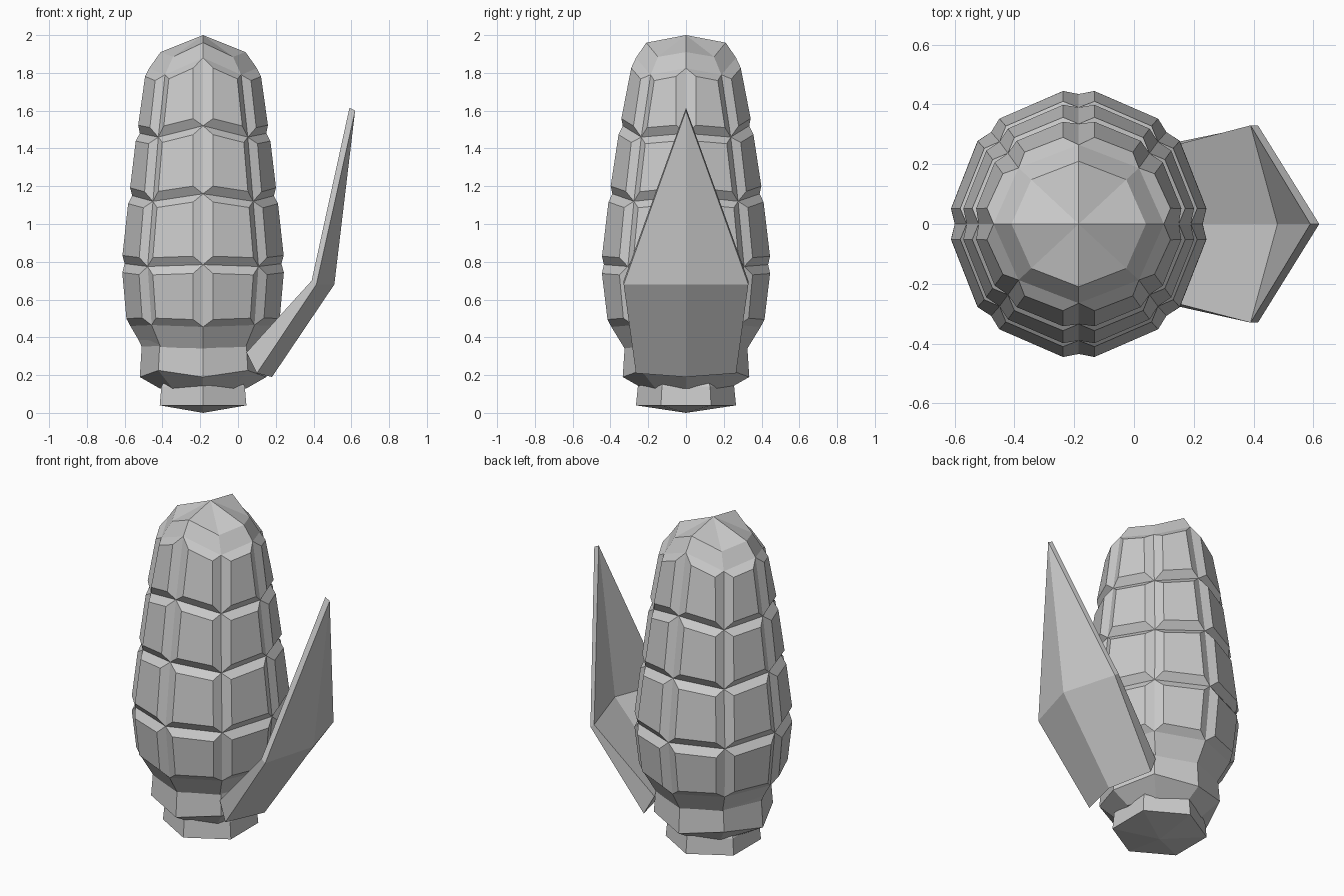
import bpy, bmesh, math

if "Cube" in bpy.data.objects:
    bpy.data.objects.remove(bpy.data.objects["Cube"])

CX = -0.185  # axis of the cob


def ring(bm, n, rx, ry, zs, start=0.0):
    """Ring of n vertices; zs = heights at 0, 45 and 90 degrees (repeated by symmetry)."""
    out = []
    for i in range(n):
        a = start + 2 * math.pi * i / n
        z = zs[(0, 1, 2, 1)[i % 4]] if len(zs) == 3 else zs[0]
        out.append(bm.verts.new((CX + rx * math.cos(a), ry * math.sin(a), z)))
    return out


def bridge(bm, lo, hi):
    n = len(lo)
    return [bm.faces.new((lo[i], lo[(i + 1) % n], hi[(i + 1) % n], hi[i])) for i in range(n)]


def fan(bm, r, z, up):
    c = bm.verts.new((CX, 0, z))
    for i in range(len(r)):
        a, b = r[i], r[(i + 1) % len(r)]
        bm.faces.new((a, b, c) if up else (b, a, c))


def finish(bm, name):
    bmesh.ops.recalc_face_normals(bm, faces=bm.faces)
    me = bpy.data.meshes.new(name)
    bm.to_mesh(me)
    bm.free()
    ob = bpy.data.objects.new(name, me)
    bpy.context.collection.objects.link(ob)
    return ob


# Cob: eight-sided rings, kernels inset and raised on four rows, ridged cap on top
bm = bmesh.new()
rows = [
    (0.29, 0.30, (0.30, 0.30, 0.30)),
    (0.385, 0.395, (0.46, 0.465, 0.455)),
    (0.415, 0.435, (0.79, 0.775, 0.785)),
    (0.375, 0.39, (1.15, 1.12, 1.16)),
    (0.335, 0.335, (1.48, 1.46, 1.52)),
    (0.285, 0.265, (1.825, 1.79, 1.88)),
    (0.225, 0.21, (1.91, 1.885, 1.96)),
]
rings = [ring(bm, 8, *r) for r in rows]
kernels = []
for i in range(len(rings) - 1):
    f = bridge(bm, rings[i], rings[i + 1])
    if 1 <= i <= 4:
        kernels += f
fan(bm, rings[0], 0.30, False)
fan(bm, rings[-1], 2.0, True)
bm.normal_update()
bmesh.ops.inset_individual(bm, faces=kernels, thickness=0.042, depth=0.035, use_even_offset=True)
finish(bm, "corn_cob")

# Collar: eight-sided band below the kernels
bm = bmesh.new()
band = [ring(bm, 8, r, r, z) for r, z in (
    (0.23, (0.13, 0.13, 0.13)), (0.335, (0.19, 0.225, 0.19)),
    (0.325, (0.35, 0.355, 0.345)), (0.37, (0.45, 0.45, 0.44)))]
for lo, hi in zip(band, band[1:]):
    bridge(bm, lo, hi)
fan(bm, band[0], 0.13, False)
fan(bm, band[-1], 0.45, True)
finish(bm, "husk_collar")

# Stem: six-sided stub with a pointed underside
bm = bmesh.new()
lo = ring(bm, 6, 0.265, 0.265, (0.04,), math.pi / 2)
hi = ring(bm, 6, 0.255, 0.255, (0.14,), math.pi / 2)
top = ring(bm, 6, 0.22, 0.22, (0.19,), math.pi / 2)
bridge(bm, lo, hi)
bridge(bm, hi, top)
fan(bm, lo, 0.0, False)
fan(bm, top, 0.19, True)
finish(bm, "stem")

# Leaf: three cross-sections (side, centre, side) with inner and outer skins, closing in a point
bm = bmesh.new()
sections = [  # outer side, outer centre, inner side, inner centre as (x, y, z)
    ((0.10, 0.265, 0.21), (0.18, 0, 0.19), (0.045, 0.24, 0.32), (0.10, 0, 0.30)),
    ((0.415, 0.33, 0.68), (0.51, 0, 0.68), (0.39, 0.33, 0.70), (0.48, 0, 0.72)),
]
loops = []
for so, co, si, ci in sections:
    flip = lambda p: (p[0], -p[1], p[2])
    loops.append([bm.verts.new(p) for p in (so, co, flip(so), flip(si), ci, si)])
bridge(bm, loops[0], loops[1])
bm.faces.new(loops[0])
tip_out = bm.verts.new((0.62, 0, 1.60))
tip_in = bm.verts.new((0.59, 0, 1.615))
a, b, c, d, e, f = loops[1]
for tri in ((a, b, tip_out), (b, c, tip_out), (d, e, tip_in), (e, f, tip_in),
            (c, d, tip_in, tip_out), (f, a, tip_out, tip_in)):
    bm.faces.new(tri)
finish(bm, "husk_leaf")
